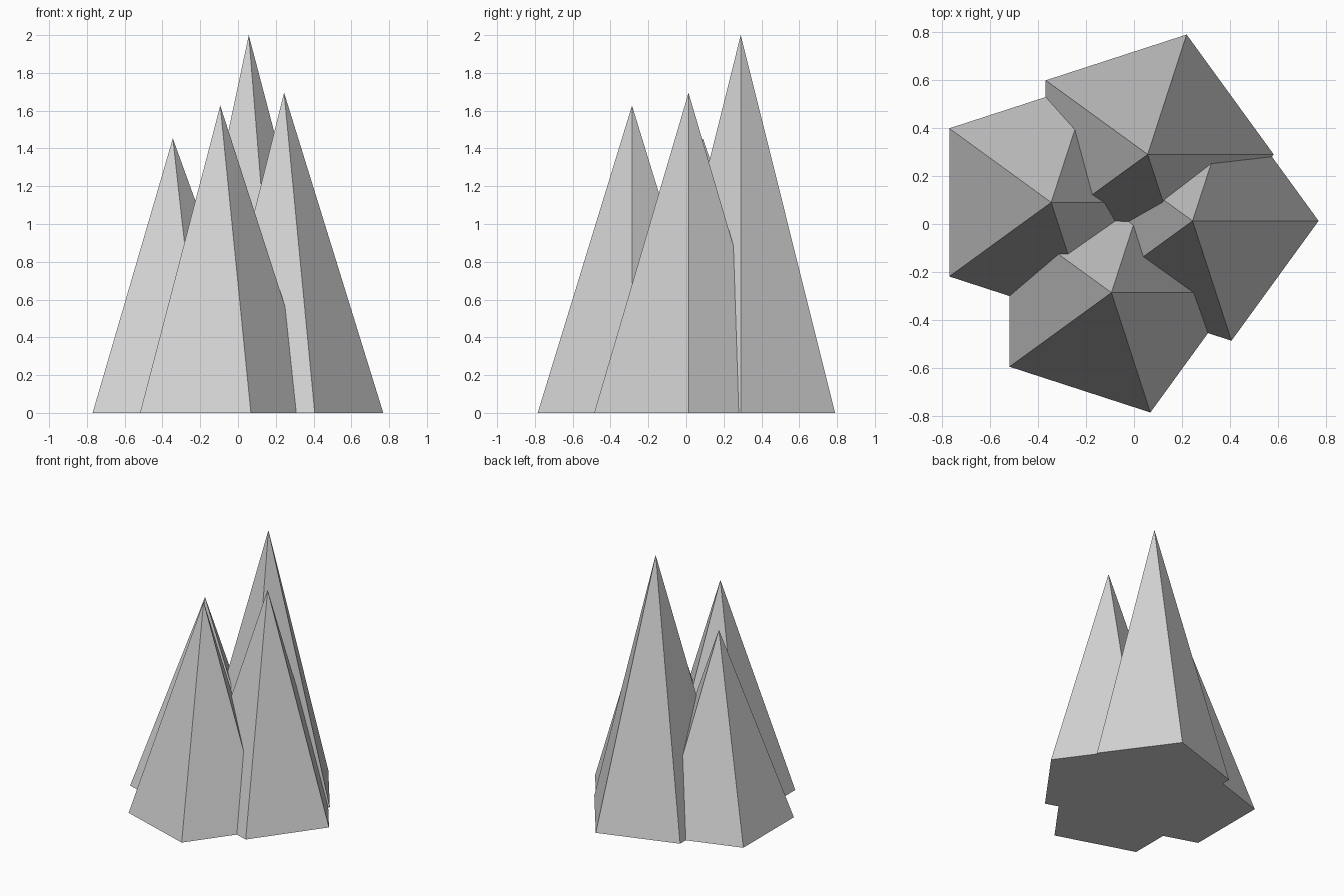
import bpy
import bmesh
from math import cos, sin, tau

cube = bpy.data.objects.get("Cube")
if cube:
    bpy.data.objects.remove(cube, do_unlink=True)

# Single flat stone colour
stone = bpy.data.materials.new("light grey stone")
stone.use_nodes = True
grey = (0.65, 0.65, 0.65, 1)
stone.diffuse_color = grey
stone.node_tree.nodes["Principled BSDF"].inputs["Base Color"].default_value = grey

SIDES, RADIUS = 5, 0.525


def spire(name, x, y, height):
    """Five-sided flat-shaded pyramid with a corner pointing to +x."""
    bm = bmesh.new()
    ring = [bm.verts.new((RADIUS * cos(tau * i / SIDES), RADIUS * sin(tau * i / SIDES), 0))
            for i in range(SIDES)]
    tip = bm.verts.new((0, 0, height))
    for i, corner in enumerate(ring):
        bm.faces.new((corner, ring[(i + 1) % SIDES], tip))
    bm.faces.new(ring[::-1])
    mesh = bpy.data.meshes.new(name)
    bm.to_mesh(mesh)
    bm.free()
    mesh.materials.append(stone)
    obj = bpy.data.objects.new(name, mesh)
    obj.location = (x, y, 0)
    bpy.context.collection.objects.link(obj)


# Cluster of four overlapping spires
spire("back_spire", 0.057, 0.29, 2.0)
spire("left_spire", 0.244, 0.013, 1.695)
spire("front_spire", -0.094, -0.286, 1.627)
spire("right_spire", -0.345, 0.09, 1.453)
